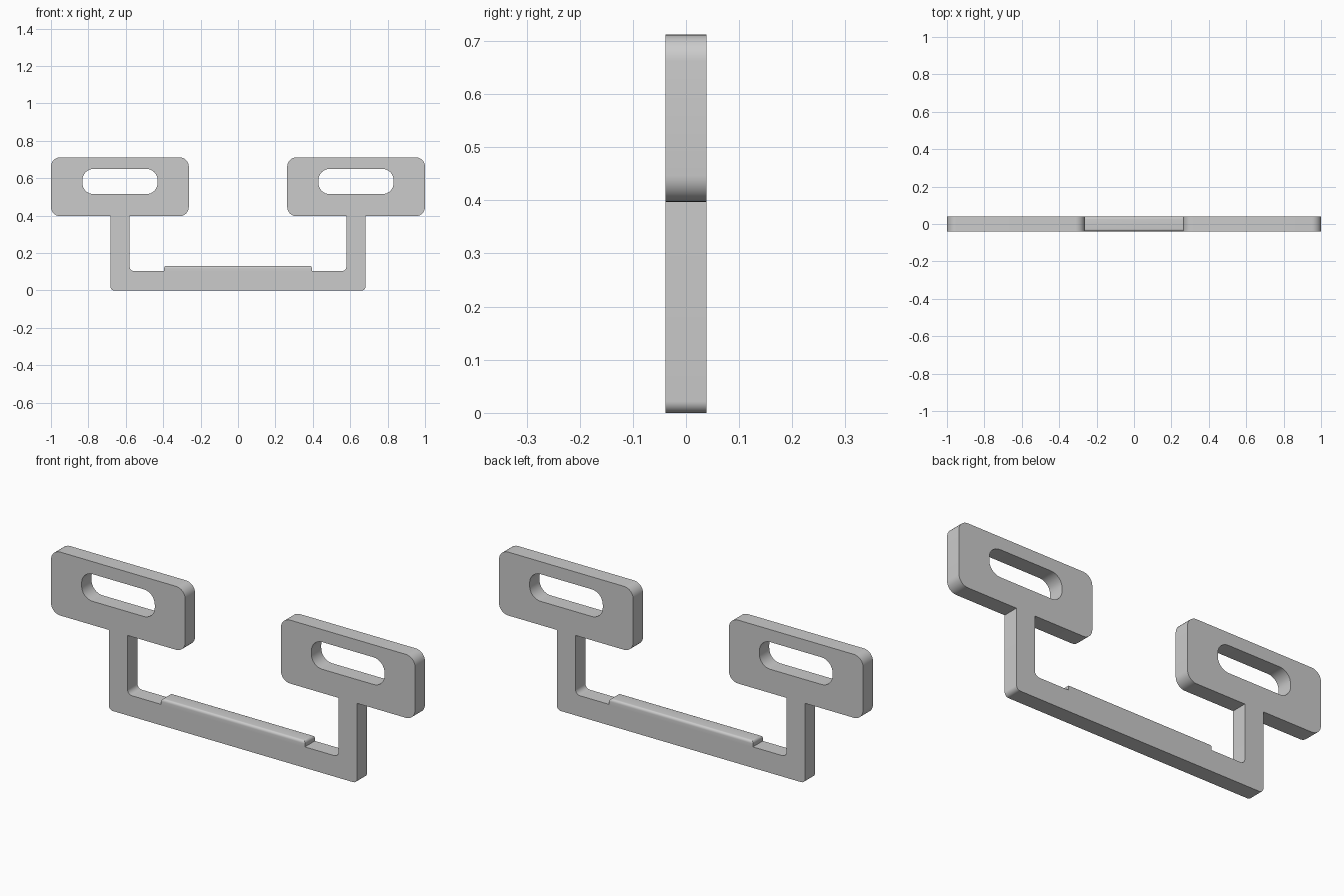
import bpy
import bmesh
import math
from mathutils import Vector, Matrix

cube = bpy.data.objects.get("Cube")
if cube:
    bpy.data.objects.remove(cube)

HALF_DEPTH = 0.039
STEPS = 8

grey = bpy.data.materials.new("plain grey")
grey.use_nodes = True
colour = (0.6, 0.6, 0.6, 1)
grey.diffuse_color = colour
grey.node_tree.nodes["Principled BSDF"].inputs["Base Color"].default_value = colour


def rounded(corners):
    """Replace each (x, z, radius) corner with a tangent arc."""
    points = []
    for i, (x, z, r) in enumerate(corners):
        p = Vector((x, z))
        if r == 0:
            points.append(p)
            continue
        a = (Vector(corners[i - 1][:2]) - p).normalized()
        b = (Vector(corners[(i + 1) % len(corners)][:2]) - p).normalized()
        for k in range(STEPS + 1):
            t = k / STEPS * math.pi / 2
            points.append(p + a * r * (1 - math.sin(t)) + b * r * (1 - math.cos(t)))
    return points


def rectangle(x0, x1, z0, z1, r):
    return rounded([(x0, z0, r), (x1, z0, r), (x1, z1, r), (x0, z1, r)])


def finish(obj):
    obj.data.materials.clear()
    obj.data.materials.append(grey)
    bpy.ops.object.select_all(action='DESELECT')
    obj.select_set(True)
    bpy.context.view_layer.objects.active = obj
    bpy.ops.object.shade_smooth_by_angle(angle=math.radians(30))


def plate(name, loops):
    """Extrude filled outlines (later loops are holes) through the depth."""
    curve = bpy.data.curves.new(name + "_outline", 'CURVE')
    curve.dimensions = '2D'
    curve.fill_mode = 'BOTH'
    curve.extrude = HALF_DEPTH
    for loop in loops:
        spline = curve.splines.new('POLY')
        spline.points.add(len(loop) - 1)
        for point, p in zip(spline.points, loop):
            point.co = (p.x, p.y, 0, 1)
        spline.use_cyclic_u = True
    helper = bpy.data.objects.new(name + "_outline", curve)
    bpy.context.collection.objects.link(helper)
    depsgraph = bpy.context.evaluated_depsgraph_get()
    mesh = bpy.data.meshes.new_from_object(helper.evaluated_get(depsgraph))
    bpy.data.objects.remove(helper)
    bm = bmesh.new()
    bm.from_mesh(mesh)
    bmesh.ops.remove_doubles(bm, verts=bm.verts, dist=0.0001)
    bmesh.ops.recalc_face_normals(bm, faces=bm.faces)
    bm.transform(Matrix.Rotation(math.pi / 2, 4, 'X'))
    bm.to_mesh(mesh)
    bm.free()
    obj = bpy.data.objects.new(name, mesh)
    bpy.context.collection.objects.link(obj)
    finish(obj)


# Bracket: base bar, two uprights and two slotted end plates in one outline
right_half = [
    (0.682, 0, 0.022), (0.682, 0.397, 0),
    (1.0, 0.397, 0.05), (1.0, 0.712, 0.05),
    (0.263, 0.712, 0.05), (0.263, 0.397, 0.05),
    (0.58, 0.397, 0), (0.58, 0.104, 0.025),
]
left_half = [(-x, z, r) for x, z, r in reversed(right_half)]
slots = [rectangle(min(s * 0.43, s * 0.832), max(s * 0.43, s * 0.832), 0.515, 0.65, 0.06)
         for s in (-1, 1)]
plate("bracket", [rounded(right_half + left_half)] + slots)

# Raised pad on the base bar, with its upper edges rounded over
mesh = bpy.data.meshes.new("raised_pad")
bm = bmesh.new()
bmesh.ops.create_cube(bm, size=1)
bmesh.ops.scale(bm, verts=bm.verts, vec=(0.79, HALF_DEPTH * 2, 0.03))
bmesh.ops.translate(bm, verts=bm.verts, vec=(0, 0, 0.117))
top_edges = [e for e in bm.edges if all(v.co.z > 0.12 for v in e.verts)]
bmesh.ops.bevel(bm, geom=top_edges, offset=0.013, segments=5, profile=0.5, affect='EDGES')
# Drop the hidden underside inside the bar
bmesh.ops.delete(bm, geom=[f for f in bm.faces if f.normal.z < -0.9], context='FACES')
bm.to_mesh(mesh)
bm.free()
pad = bpy.data.objects.new("raised_pad", mesh)
bpy.context.collection.objects.link(pad)
finish(pad)
